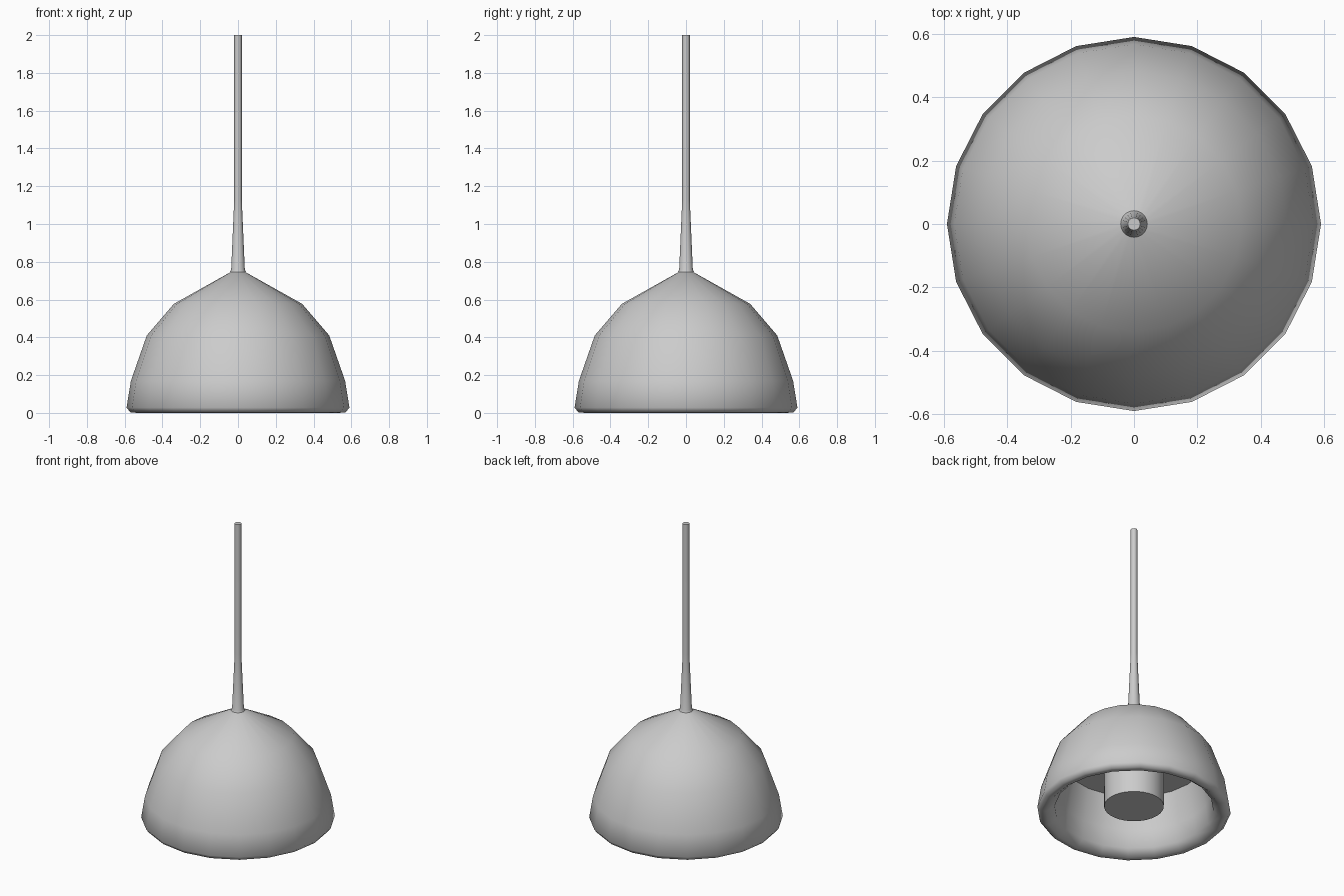
import bpy, bmesh
from math import sin, cos, pi, radians

if "Cube" in bpy.data.objects:
    bpy.data.objects.remove(bpy.data.objects["Cube"])


def lathe(name, profile, sides, angle=32):
    """Revolve (radius, z) points around z; radius 0 makes a single pole."""
    bm = bmesh.new()
    rings = []
    for r, z in profile:
        n = sides if r > 0 else 1
        rings.append([bm.verts.new((r * cos(2 * pi * i / sides),
                                    r * sin(2 * pi * i / sides), z)) for i in range(n)])
    for a, b in zip(rings, rings[1:]):
        for i in range(sides):
            j = (i + 1) % sides
            corners = [a[i % len(a)], a[j % len(a)], b[j % len(b)], b[i % len(b)]]
            bm.faces.new(list(dict.fromkeys(corners)))
    bmesh.ops.recalc_face_normals(bm, faces=bm.faces)
    mesh = bpy.data.meshes.new(name)
    bm.to_mesh(mesh)
    bm.free()
    obj = bpy.data.objects.new(name, mesh)
    bpy.context.collection.objects.link(obj)
    bpy.ops.object.select_all(action='DESELECT')
    obj.select_set(True)
    bpy.context.view_layer.objects.active = obj
    bpy.ops.object.shade_smooth_by_angle(angle=radians(angle))
    return obj


# Bell shade: outer skin, bevelled rim, inner lip, inner wall and flat ceiling
lathe("lamp_shade", [(0, 0.745), (0.04, 0.745), (0.34, 0.577), (0.483, 0.41),
                     (0.567, 0.17), (0.59, 0.028), (0.57, 0.003), (0.535, 0.0),
                     (0.485, 0.04), (0.47, 0.16), (0.43, 0.37), (0, 0.37)], 20, 50)

# Bulb holder hanging from the ceiling
lathe("bulb_holder", [(0, 0.37), (0.182, 0.37), (0.182, 0.055), (0, 0.055)], 32)

# Tapered cord sleeve running into the straight cord
lathe("cord", [(0, 0.745), (0.042, 0.745), (0.036, 0.76), (0.02, 1.13),
               (0.02, 2.0), (0, 2.0)], 20)
